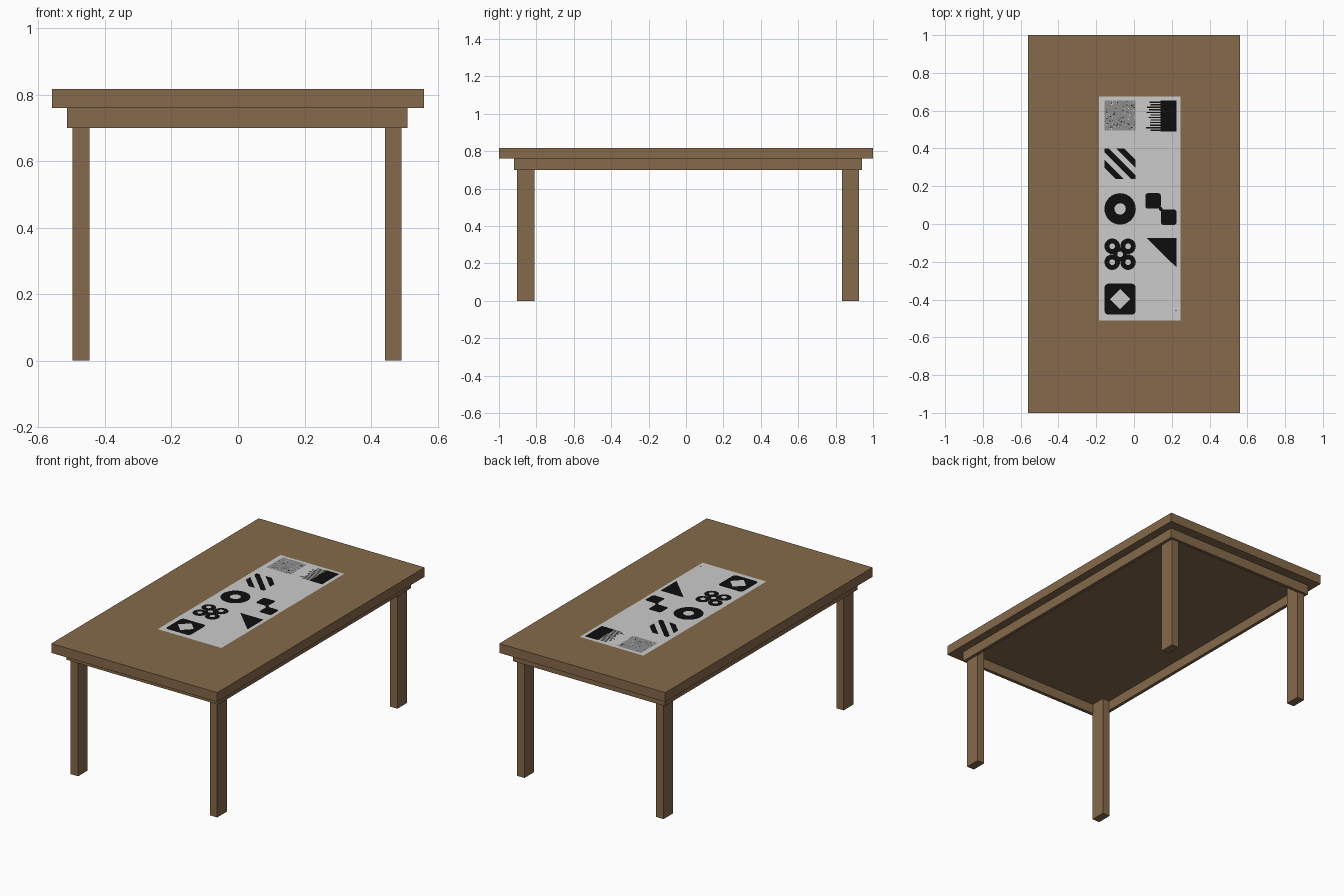
import bpy, bmesh, random
from math import sin, cos, pi

cube = bpy.data.objects.get("Cube")
if cube:
    bpy.data.objects.remove(cube, do_unlink=True)
random.seed(4)

TOP = 0.817       # table surface height
UNDER = 0.76      # underside of the top
STEP = 0.001      # spacing between the printed layers


def material(name, r, g, b):
    m = bpy.data.materials.new(name)
    m.use_nodes = True
    m.diffuse_color = (r, g, b, 1)
    m.node_tree.nodes["Principled BSDF"].inputs["Base Color"].default_value = (r, g, b, 1)
    return m


wood = material("brown_wood", 0.235, 0.142, 0.07)
cloth = material("pale_grey", 0.6, 0.6, 0.6)
grey = material("mid_grey", 0.27, 0.27, 0.27)
black = material("black", 0.004, 0.004, 0.004)


def finish(name, bm, mat):
    mesh = bpy.data.meshes.new(name)
    bm.to_mesh(mesh)
    bm.free()
    mesh.materials.append(mat)
    obj = bpy.data.objects.new(name, mesh)
    bpy.context.collection.objects.link(obj)


def box(name, x0, x1, y0, y1, z0, z1):
    bm = bmesh.new()
    bmesh.ops.create_cube(bm, size=1)
    for v in bm.verts:
        v.co = (x1 if v.co.x > 0 else x0,
                y1 if v.co.y > 0 else y0,
                z1 if v.co.z > 0 else z0)
    finish(name, bm, wood)


def plate(name, outlines, mat, level):
    """Flat printed shapes lying just above the table surface."""
    bm = bmesh.new()
    for pts in outlines:
        face = bm.faces.new([bm.verts.new((x, y, TOP + level * STEP)) for x, y in pts])
        face.normal_update()
        if face.normal.z < 0:
            face.normal_flip()
    finish(name, bm, mat)


def rect(x0, x1, y0, y1):
    return [(x0, y0), (x1, y0), (x1, y1), (x0, y1)]


def disc(x, y, r, n=32):
    return [(x + r * cos(2 * pi * i / n), y + r * sin(2 * pi * i / n)) for i in range(n)]


def rounded(x, y, half, r):
    pts = []
    for k, (sx, sy) in enumerate([(1, 1), (-1, 1), (-1, -1), (1, -1)]):
        for i in range(6):
            a = (k + i / 5) * pi / 2
            pts.append((x + sx * (half - r) + r * cos(a), y + sy * (half - r) + r * sin(a)))
    return pts


# Table top
box("table_top", -0.56, 0.56, -1, 1, UNDER, TOP)

# Apron frame under the top
ax0, ax1, ay0, ay1, t = -0.515, 0.51, -0.92, 0.94, 0.02
box("front_apron", ax0, ax1, ay0, ay0 + t, 0.70, UNDER)
box("back_apron", ax0, ax1, ay1 - t, ay1, 0.70, UNDER)
box("right_apron", ax0, ax0 + t, ay0 + t, ay1 - t, 0.70, UNDER)
box("left_apron", ax1 - t, ax1, ay0 + t, ay1 - t, 0.70, UNDER)

# Four legs
for side, x in (("right", -0.472), ("left", 0.467)):
    for end, y in (("front", -0.857), ("back", 0.88)):
        box(f"{end}_{side}_leg", x - 0.025, x + 0.025, y - 0.046, y + 0.046, 0, UNDER)

# Table runner and its printed pattern, two columns of motifs
plate("runner", [rect(-0.185, 0.245, -0.51, 0.675)], cloth, 1)
L, S = -0.155, 0.163          # left edge of first column, motif size
C = L + S / 2                 # centre of first column

# Speckled square
plate("speckled_square", [rect(L, L + S, 0.495, 0.655)], grey, 2)
for name, mat, level in (("dark_specks", black, 3), ("pale_specks", cloth, 4)):
    specks = []
    for i in range(45):
        x = L + random.random() * (S - 0.006)
        y = 0.495 + random.random() * 0.154
        specks.append(rect(x, x + 0.005, y, y + 0.005))
    plate(name, specks, mat, level)

# Solid block with a fringe of thin lines
plate("solid_block", [rect(0.14, 0.225, 0.49, 0.655)], black, 2)
lines = []
for i in range(12):
    y = 0.493 + i * 0.0135
    lines.append(rect(0.06 + random.random() * 0.03, 0.14, y, y + 0.0065))
plate("fringe_lines", lines, black, 2)

# Diagonal stripes
w = 0.13
bands = [
    [(0, 0), (w, 0), (1, 1 - w), (1, 1), (1 - w, 1), (0, w)],
    [(0.5 - w, 0), (0.5 + w, 0), (1, 0.5 - w), (1, 0.5 + w)],
    [(0, 0.5 - w), (0, 0.5 + w), (0.5 - w, 1), (0.5 + w, 1)],
]
bands[2] = [(v, u) for u, v in bands[1]]
plate("diagonal_stripes", [[(L + u * S, 0.4 - v * S) for u, v in b] for b in bands], black, 2)

# Ring
plate("ring", [disc(C, 0.08, 0.083)], black, 2)
plate("ring_hole", [disc(C, 0.08, 0.03)], cloth, 3)

# Two corner-touching squares
plate("paired_squares", [rounded(0.101, 0.122, 0.041, 0.014),
                         rounded(0.184, 0.036, 0.041, 0.014),
                         disc(0.142, 0.079, 0.01)], black, 2)

# Cluster of four small rings around a central one
cy = -0.16
corners = [(C + sx * 0.042, cy + sy * 0.042) for sx in (-1, 1) for sy in (-1, 1)]
plate("ring_cluster", [disc(x, y, 0.041) for x, y in corners], black, 2)
plate("cluster_middle", [disc(C, cy, 0.035)], black, 3)
plate("cluster_holes", [disc(x, y, 0.015) for x, y in corners + [(C, cy)]], cloth, 4)

# Triangle
plate("triangle", [[(0.068, -0.075), (0.225, -0.075), (0.225, -0.23)]], black, 2)

# Rounded square with a diamond opening, and a tiny dot beside it
plate("rounded_square", [rounded(C, -0.398, 0.082, 0.02)], black, 2)
plate("diamond", [disc(C, -0.398, 0.054, 4)], cloth, 3)
plate("tiny_dot", [rect(0.219, 0.225, -0.46, -0.454)], black, 2)
